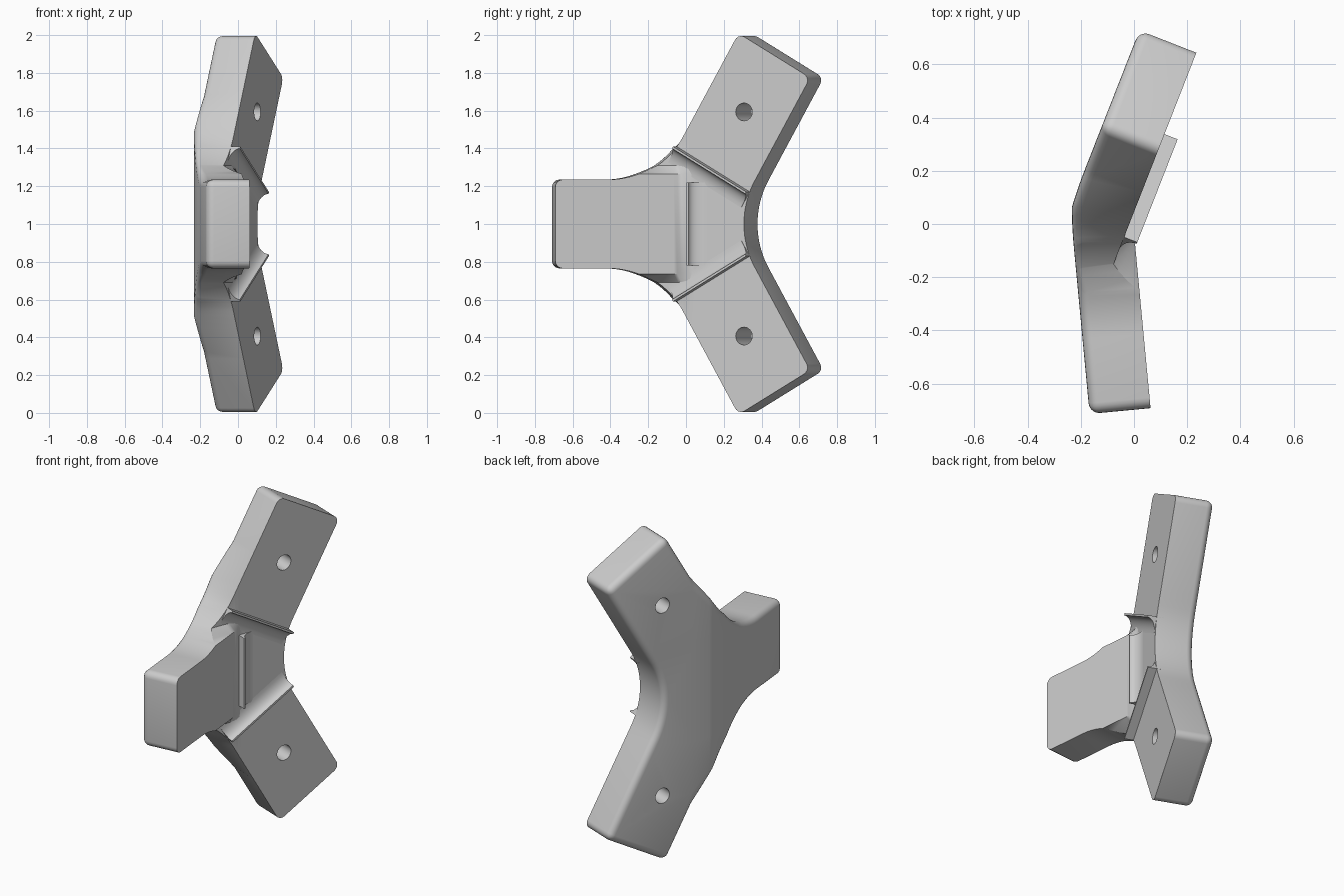
import bpy, bmesh, math
from mathutils import Vector, Matrix

cube = bpy.data.objects.get("Cube")
if cube:
    bpy.data.objects.remove(cube)

HALF_W, THICK, FILLET, ROUND = 0.235, 0.23, 0.457, 0.04
ARMS = [(60, 1.03), (180, 0.68), (300, 1.03)]      # direction in plate, length
TILT, BEND = math.radians(21.4), math.radians(26.8)
HINGE_U, HINGE = 0.045, Vector((-0.006, 0.03))

grey = bpy.data.materials.new("plain grey")
grey.use_nodes = True
grey.diffuse_color = (0.6, 0.6, 0.6, 1)
grey.node_tree.nodes["Principled BSDF"].inputs["Base Color"].default_value = grey.diffuse_color


def clamp(t):
    return max(0.0, min(1.0, t))


def polar(r, degrees):
    a = math.radians(degrees)
    return Vector((r * math.cos(a), r * math.sin(a)))


def along(angle):
    return Vector((math.sin(angle), math.cos(angle)))


def inward(angle):
    return Vector((-math.cos(angle), math.sin(angle)))


def place(u, v, d, bend=BEND):
    """Plate coordinates (u, v, depth) to the bent model."""
    lowered = clamp((abs(v) - 0.265) / 0.045) * (1 - clamp(d / THICK))
    phi = bend * (1 - lowered)
    t = u - HINGE_U
    p = HINGE + t * along(TILT - (phi if t < 0 else 0))
    p += d * inward(TILT - phi * clamp((0.14 - u) / 0.19))
    return Vector((p.x, p.y, 1 + v))


def finish(name, bm):
    bmesh.ops.recalc_face_normals(bm, faces=bm.faces)
    mesh = bpy.data.meshes.new(name)
    bm.to_mesh(mesh)
    bm.free()
    mesh.materials.append(grey)
    ob = bpy.data.objects.new(name, mesh)
    bpy.context.collection.objects.link(ob)
    return ob


def select(ob):
    bpy.ops.object.select_all(action='DESELECT')
    ob.select_set(True)
    bpy.context.view_layer.objects.active = ob


# Three-armed outline with concave fillets between arms
outline = []
for angle, length in ARMS:
    end, side = polar(length, angle), polar(HALF_W, angle + 90)
    outline += [end - side, end + side]
    centre = polar((HALF_W + FILLET) / math.sin(math.radians(60)), angle + 60)
    outline += [centre + polar(FILLET, angle + 240 + 30 - 60 * k / 16) for k in range(17)]

# Plate: extrude, then round the back rim and arm corners
bm = bmesh.new()
front = bm.faces.new([bm.verts.new((p.x, p.y, 0)) for p in outline])
ext = bmesh.ops.extrude_face_region(bm, geom=[front], use_keep_orig=True)
for e in ext["geom"]:
    if isinstance(e, bmesh.types.BMVert):
        e.co.z = THICK
bmesh.ops.recalc_face_normals(bm, faces=bm.faces)


def rounded(edge):
    low, high = sorted(v.co.z for v in edge.verts)
    if low > 0.1:
        return True
    return high > 0.1 and edge.calc_face_angle(0) > 1.2


bmesh.ops.bevel(bm, geom=[e for e in bm.edges if rounded(e)], offset=ROUND,
                segments=5, profile=0.5, affect='EDGES')

# Cut across the plate so that it can bend
cuts = [((HINGE_U - 0.095 + 0.019 * k, 0, 0), (1, 0, 0)) for k in range(11)]
cuts += [((0, s * v, 0), (0, 1, 0)) for s in (-1, 1) for v in (0.265, 0.31)]
for point, normal in cuts:
    bmesh.ops.bisect_plane(bm, geom=bm.verts[:] + bm.edges[:] + bm.faces[:],
                           plane_co=point, plane_no=normal, dist=1e-5)
bmesh.ops.triangulate(bm, faces=bm.faces[:])
for v in bm.verts:
    v.co = place(*v.co)
body = finish("bracket_body", bm)

# Screw holes through each arm
for n, (angle, length) in enumerate(ARMS):
    spot = polar(length - 0.345, angle)
    a, b = place(*spot, -0.2), place(*spot, THICK + 0.2)
    bm = bmesh.new()
    bmesh.ops.create_cone(bm, cap_ends=True, segments=32, radius1=0.047, radius2=0.047,
                          depth=(b - a).length)
    turn = (b - a).to_track_quat('Z', 'Y').to_matrix().to_4x4()
    bm.transform(Matrix.Translation((a + b) / 2) @ turn)
    cutter = finish("hole_cutter_%d" % n, bm)
    mod = body.modifiers.new("hole", 'BOOLEAN')
    mod.operation, mod.solver, mod.object = 'DIFFERENCE', 'EXACT', cutter
    select(body)
    bpy.ops.object.modifier_apply(modifier=mod.name)
    bpy.data.objects.remove(cutter)

select(body)
bpy.ops.object.shade_smooth_by_angle(angle=math.radians(30))


# Stop ridges: sharp lip facing the arm, concave slope towards the hub
def ridge(name, angle, start, half):
    height, run, lip = 0.053, 0.085, 0.012
    profile = [(0, -0.04), (0, height), (lip, height)]
    for k in range(1, 9):
        t = math.radians(90 * k / 8)
        profile.append((lip + run * (1 - math.cos(t)), height * (1 - math.sin(t))))
    profile.append((lip + run, -0.04))
    bm = bmesh.new()
    rings = []
    for side in (-half, half):
        ring = []
        for back, h in profile:
            p = polar(start - back, angle) + polar(side, angle + 90)
            q = HINGE + (p.x - HINGE_U) * along(TILT) - h * inward(TILT)
            ring.append(bm.verts.new((q.x, q.y, 1 + p.y)))
        rings.append(ring)
        bm.faces.new(ring)
    for i in range(len(profile)):
        j = (i + 1) % len(profile)
        bm.faces.new([rings[0][i], rings[0][j], rings[1][j], rings[1][i]])
    ob = finish(name, bm)
    select(ob)
    bpy.ops.object.shade_smooth_by_angle(angle=math.radians(30))


ridge("upper_ridge", 60, 0.335, 0.24)
ridge("lower_ridge", 300, 0.335, 0.24)
ridge("front_ridge", 180, -0.035, 0.22)
